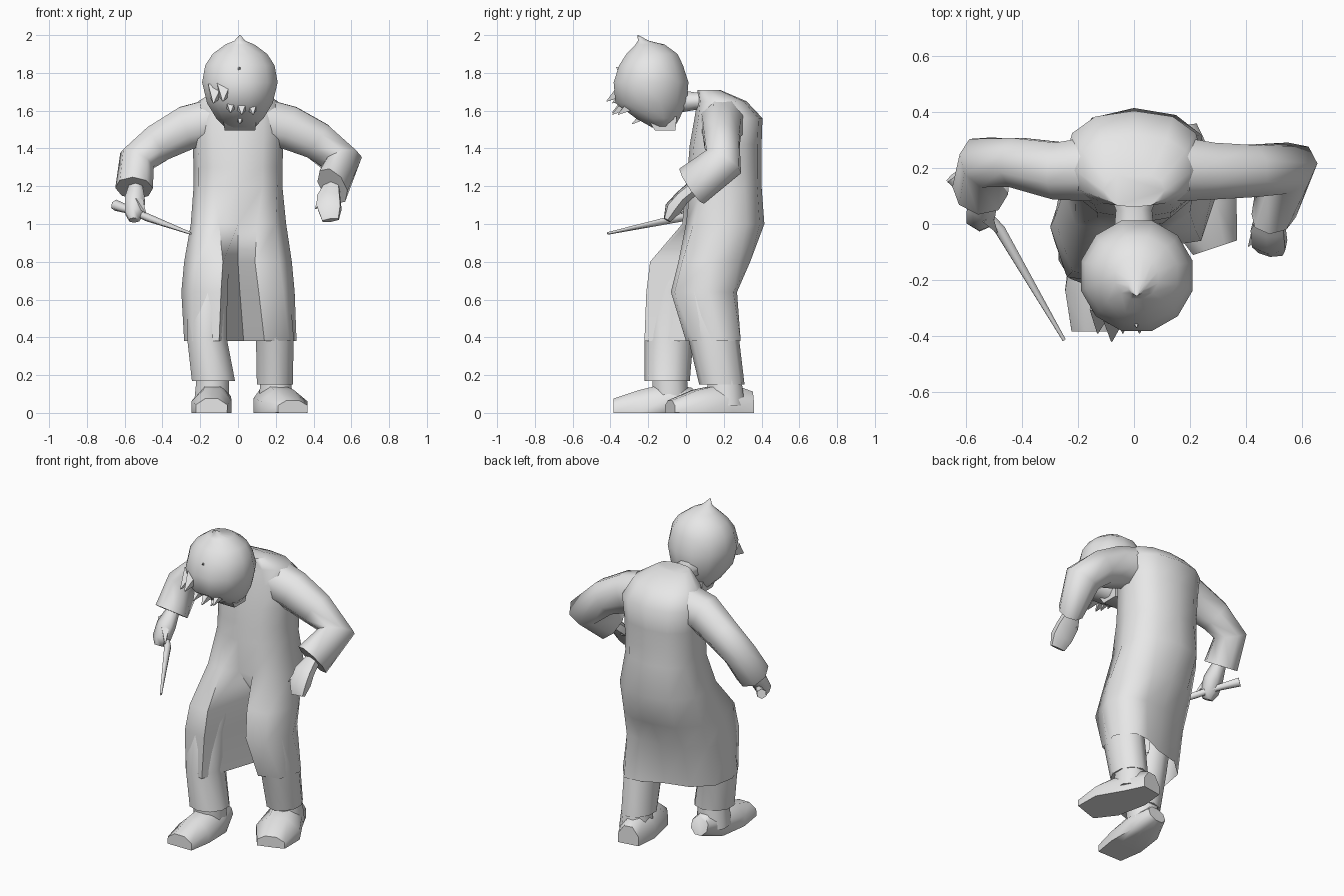
import bpy, bmesh, math
from mathutils import Vector

cube = bpy.data.objects.get("Cube")
if cube:
    bpy.data.objects.remove(cube, do_unlink=True)

grey = bpy.data.materials.new("plain_grey")
grey.use_nodes = True
colour = (0.8, 0.8, 0.8, 1)
grey.diffuse_color = colour
for node in grey.node_tree.nodes:
    if node.type == 'BSDF_PRINCIPLED':
        node.inputs["Base Color"].default_value = colour


def finish(name, bm, angle=65):
    """Turn a bmesh into a smooth shaded grey object."""
    bmesh.ops.recalc_face_normals(bm, faces=bm.faces)
    mesh = bpy.data.meshes.new(name)
    bm.to_mesh(mesh)
    bm.free()
    mesh.materials.append(grey)
    obj = bpy.data.objects.new(name, mesh)
    bpy.context.collection.objects.link(obj)
    bpy.ops.object.select_all(action='DESELECT')
    obj.select_set(True)
    bpy.context.view_layer.objects.active = obj
    bpy.ops.object.shade_smooth_by_angle(angle=math.radians(angle))


def oval(sides, radius_x, radius_y, power, start):
    """Offsets around a rounded oval."""
    for k in range(sides):
        a = start - math.tau * k / sides
        c, s = math.cos(a), math.sin(a)
        yield Vector((math.copysign(abs(c) ** power, c) * radius_x,
                      math.copysign(abs(s) ** power, s) * radius_y, 0))


def bridge(bm, loops):
    """Join successive closed loops with quads."""
    for low, high in zip(loops, loops[1:]):
        for k in range(len(low)):
            n = (k + 1) % len(low)
            bm.faces.new((low[k], low[n], high[n], high[k]))


def loft(name, rings, sides=10, follow=False, power=1.0, floor=False):
    """Skin rings of (x, y, z, radius_x, radius_y); follow tilts them along the path."""
    bm = bmesh.new()
    centres = [Vector(ring[:3]) for ring in rings]
    loops, turn, previous = [], None, None
    for i, ring in enumerate(rings):
        after = centres[min(i + 1, len(rings) - 1)]
        before = centres[max(i - 1, 0)]
        tangent = (after - before).normalized()
        if turn is None:
            turn = tangent.to_track_quat('Z', 'Y')
        else:
            turn = previous.rotation_difference(tangent) @ turn
        previous = tangent
        loop = []
        for offset in oval(sides, ring[3], ring[4], power, math.pi / sides):
            point = centres[i] + (turn @ offset if follow else offset)
            if floor:
                point.z = max(point.z, 0)
            loop.append(bm.verts.new(point))
        loops.append(loop)
    bridge(bm, loops)
    bm.faces.new(loops[0])
    bm.faces.new(loops[-1])
    finish(name, bm)


def spike(name, base, tip, radius):
    """Short pointed lock or tuft."""
    start, end = Vector(base), Vector(tip)
    loft(name, [(*start, radius, radius), (*end, 0.003, 0.003)], sides=4, follow=True)


# Robe: oval rings for the body, then folded rows draping over both legs
body_rings = [(.12, 1.71, .11, .06), (.19, 1.65, .21, .13), (.225, 1.56, .25, .18),
              (.21, 1.42, .24, .19), (.205, 1.3, .235, .195), (.2, 1.2, .235, .2)]
skirt_rows = {
    1.0: [(0, .01), (-.1, -.02), (-.21, 0), (-.25, .12), (-.245, .26), (-.15, .38),
          (0, .415), (.15, .39), (.24, .32), (.255, .2), (.2, .04), (.1, 0)],
    .8: [(0, .16), (-.08, -.19), (-.22, -.17), (-.285, .02), (-.25, .2), (-.14, .31),
         (0, .34), (.14, .34), (.24, .28), (.285, .13), (.22, -.02), (.09, -.04)],
    .64: [(.01, .18), (-.09, -.21), (-.24, -.19), (-.3, -.01), (-.25, .14), (-.14, .23),
          (0, .26), (.13, .27), (.24, .25), (.3, .12), (.24, -.06), (.11, -.08)],
    .38: [(.03, .17), (-.1, -.22), (-.24, -.18), (-.285, -.06), (-.26, .08), (-.15, .18),
          (0, .22), (.13, .28), (.23, .29), (.31, .19), (.27, .04), (.14, 0)],
}
bm = bmesh.new()
loops = [[bm.verts.new(Vector((0, y, z)) + offset)
          for offset in oval(12, rx, ry, .85, -math.pi / 2)]
         for y, z, rx, ry in body_rings]
loops += [[bm.verts.new((x, y, z)) for x, y in row] for z, row in skirt_rows.items()]
bridge(bm, loops)
bm.faces.new(loops[0])
finish("robe", bm)

# Trouser legs, the right one stepping forward
loft("left_leg", [
    (.195, .19, .15, .1, .12), (.195, .145, .4, .105, .135),
    (.17, .09, .64, .11, .15), (.13, .16, .9, .09, .14)])
loft("right_leg", [
    (-.13, -.1, .17, .12, .12), (-.165, -.09, .4, .11, .13),
    (-.16, -.05, .64, .11, .15), (-.13, .04, .85, .09, .15)])

# Ankles and shoes
loft("left_ankle", [(.2, .21, .04, .1, .11), (.2, .2, .25, .08, .09)], sides=8)
loft("right_ankle", [(-.14, -.08, .05, .1, .1), (-.13, -.09, .25, .09, .1)], sides=8)
loft("left_shoe", [
    (.16, .35, .02, .07, .1), (.18, .22, .02, .11, .15),
    (.245, .05, .02, .14, .11), (.29, -.085, .02, .09, .05)],
    sides=8, follow=True, floor=True)
loft("right_shoe", [
    (-.13, .05, .08, .06, .06), (-.13, -.07, .04, .1, .13),
    (-.14, -.24, .02, .115, .11), (-.14, -.385, .02, .09, .06)],
    sides=8, follow=True, floor=True)

# Wide sleeves
loft("left_sleeve", [
    (.1, .2, 1.55, .13, .13), (.27, .19, 1.51, .11, .125), (.42, .19, 1.44, .1, .11),
    (.55, .2, 1.33, .11, .11), (.5, .03, 1.2, .12, .075)], sides=8, follow=True)
loft("right_sleeve", [
    (-.1, .2, 1.55, .13, .13), (-.27, .19, 1.51, .11, .125), (-.42, .22, 1.43, .095, .11),
    (-.535, .22, 1.34, .1, .1), (-.55, .12, 1.19, .105, .1)], sides=8, follow=True)

# Hands with thumbs
loft("left_hand", [
    (.5, .06, 1.21, .04, .04), (.48, -.02, 1.14, .07, .04),
    (.485, -.07, 1.08, .07, .045), (.49, -.1, 1.02, .05, .02)], sides=6, follow=True)
spike("left_thumb", (.45, 0, 1.14), (.41, -.08, 1.08), .03)
loft("right_hand", [
    (-.54, .12, 1.2, .04, .04), (-.545, .06, 1.13, .06, .05),
    (-.55, .02, 1.06, .055, .05), (-.55, 0, 1.02, .03, .03)], sides=6, follow=True)
spike("right_thumb", (-.53, .03, 1.12), (-.49, -.03, 1.06), .03)

# Thin tapered stick held in the right hand
loft("held_stick", [
    (-.65, .17, 1.1, .03, .03), (-.56, .07, 1.07, .02, .02),
    (-.48, -.02, 1.035, .022, .022), (-.25, -.415, .95, .007, .007)], sides=6, follow=True)

# Neck and bowed head
loft("neck", [
    (0, .12, 1.65, .1, .06), (0, .05, 1.65, .07, .05), (0, -.06, 1.65, .08, .07)],
    sides=8, follow=True)
loft("head", [
    (.01, -.12, 1.51, .08, .06), (.01, -.15, 1.56, .13, .12),
    (.01, -.185, 1.64, .18, .195), (.01, -.185, 1.75, .207, .205),
    (.01, -.185, 1.84, .19, .175), (.01, -.18, 1.9, .15, .14),
    (.01, -.19, 1.95, .08, .08), (.01, -.225, 1.97, .03, .03),
    (.01, -.255, 2, .003, .003)], sides=12)
loft("chin", [
    (.01, -.11, 1.495, .09, .06), (.01, -.13, 1.57, .1, .09)], sides=4, power=.3)

# Nose and fringe
spike("nose", (.01, -.2, 1.59), (.01, -.285, 1.53), .04)
for i, (x, y, z) in enumerate([(-.13, -.39, 1.64), (-.08, -.42, 1.65), (-.04, -.39, 1.59),
                               (.02, -.39, 1.58), (.08, -.36, 1.58)]):
    spike(f"fringe_lock_{i}", (x * .9, y + .1, z + .07), (x, y, z), .055)
spike("brow_tuft", (.0, -.32, 1.8), (.01, -.37, 1.83), .03)
